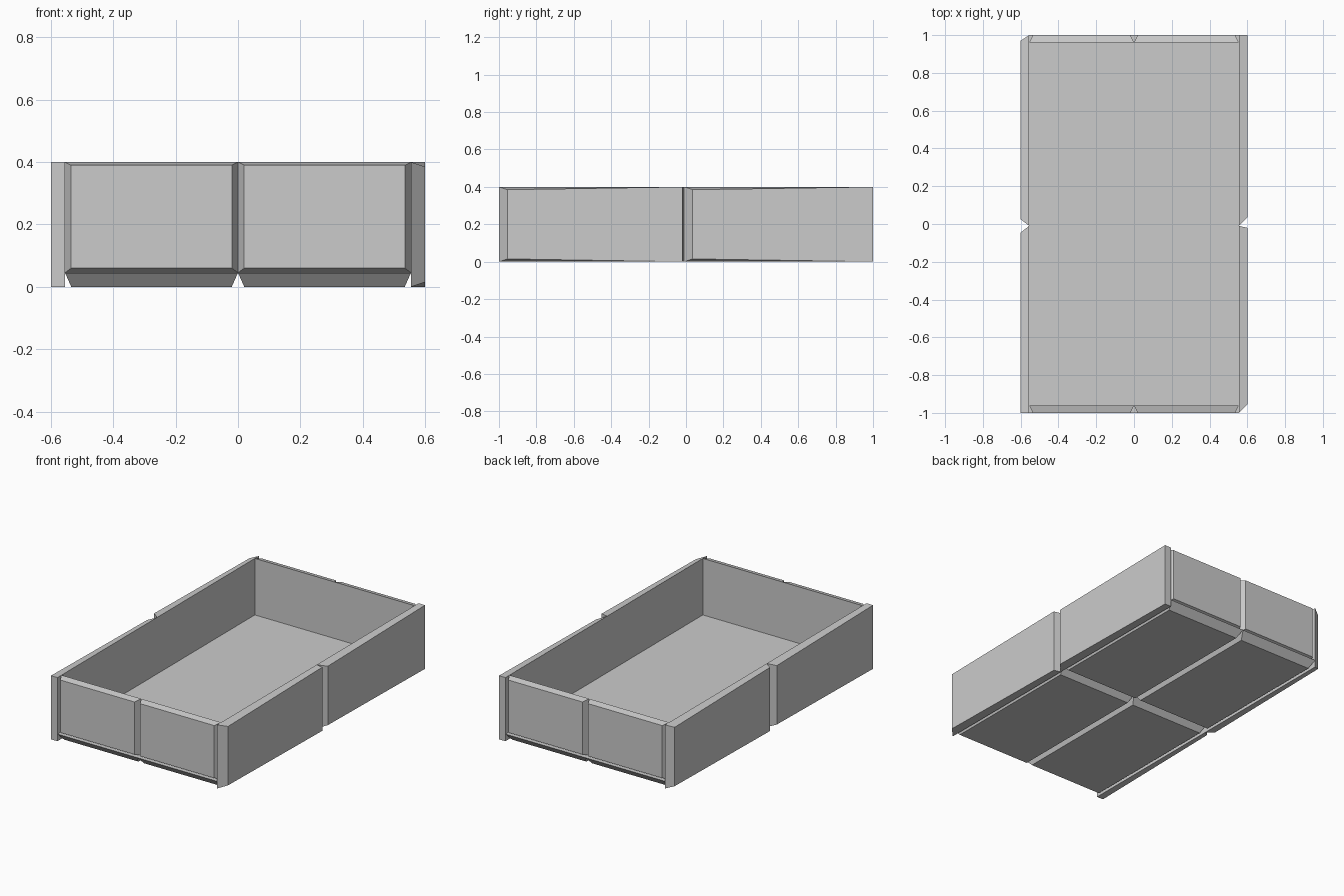
import bpy
import bmesh

cube = bpy.data.objects.get("Cube")
if cube:
    bpy.data.objects.remove(cube, do_unlink=True)

grey = bpy.data.materials.new("plain grey")
grey.use_nodes = True
colour = (0.6, 0.6, 0.6, 1)
grey.diffuse_color = colour
grey.node_tree.nodes["Principled BSDF"].inputs["Base Color"].default_value = colour


def panel(name, inner, outer):
    """Bevelled panel lofted between two four-point loops."""
    bm = bmesh.new()
    a = [bm.verts.new(p) for p in inner]
    b = [bm.verts.new(p) for p in outer]
    bm.faces.new(a)
    bm.faces.new(b)
    for i in range(4):
        j = (i + 1) % 4
        bm.faces.new((a[i], a[j], b[j], b[i]))
    bmesh.ops.recalc_face_normals(bm, faces=bm.faces)
    mesh = bpy.data.meshes.new(name)
    bm.to_mesh(mesh)
    bm.free()
    mesh.materials.append(grey)
    obj = bpy.data.objects.new(name, mesh)
    bpy.context.collection.objects.link(obj)


def loop(u0, u1, v0, v1, place):
    """Rectangle in two directions, placed in space by a function."""
    return [place(u, v) for u, v in ((u0, v0), (u1, v0), (u1, v1), (u0, v1))]


W, L, H, T = 0.555, 0.96, 0.4, 0.045   # inside half width, half length, height, floor

for sx, side in ((1, "left"), (-1, "right")):
    for sy, end in ((1, "back"), (-1, "front")):
        # Floor quarter, narrowing downwards
        panel(f"floor_{end}_{side}",
              loop(0, W, 0, 1.0, lambda u, v: (sx * u, sy * v, T)),
              loop(0.02, W - 0.02, 0.035, L, lambda u, v: (sx * u, sy * v, 0)))
        # End wall, narrowing outwards
        panel(f"{end}_wall_{side}",
              loop(0, W, T, H, lambda u, v: (sx * u, sy * L, v)),
              loop(0.02, W - 0.02, 0.06, 0.39, lambda u, v: (sx * u, sy * 1.0, v)))


def side_wall(name, sign, y_in, y_out, drop):
    """Long wall whose outer face tapers by a different drop at each end."""
    inner = loop(*y_in, 0, H, lambda y, z: (sign * W, y, z))
    (y0, y1), (d0, d1) = y_out, drop
    x = sign * 0.6
    outer = [(x, y0, d0), (x, y1, d1), (x, y1, H - d1), (x, y0, H - d0)]
    panel(name, inner, outer)


# Long side walls, each bevelled mainly at one end
side_wall("left_wall_front", 1, (-1, -0.01), (-0.955, -0.02), (0.015, 0))
side_wall("left_wall_back", 1, (-0.01, 1), (0.035, 1), (0.015, 0))
side_wall("right_wall_front", -1, (-1, -0.01), (-1, -0.045), (0, 0.015))
side_wall("right_wall_back", -1, (-0.01, 1), (0.025, 0.97), (0, 0.015))
